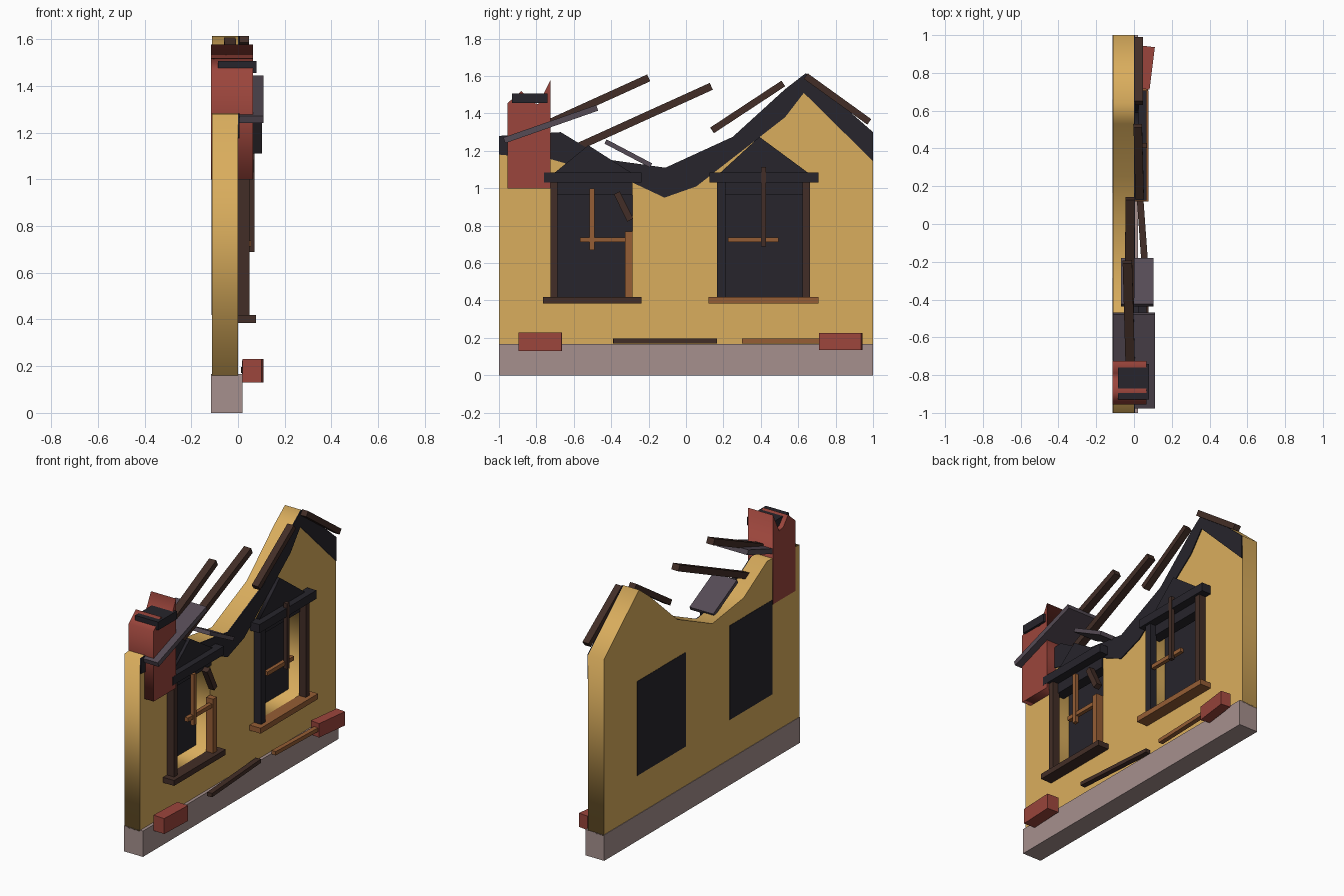
import bpy, bmesh
from mathutils import Vector, Matrix

if "Cube" in bpy.data.objects:
    bpy.data.objects.remove(bpy.data.objects["Cube"])


def mat(name, r, g, b):
    m = bpy.data.materials.new(name)
    m.diffuse_color = (r, g, b, 1)
    m.use_nodes = True
    m.node_tree.nodes["Principled BSDF"].inputs["Base Color"].default_value = m.diffuse_color
    return m


PLASTER = mat("plaster", 0.70, 0.42, 0.11)
STONE = mat("stone", 0.38, 0.28, 0.27)
CHAR = mat("char", 0.02, 0.018, 0.025)
BRICK = mat("brick", 0.33, 0.06, 0.045)
DARK = mat("dark_wood", 0.055, 0.027, 0.02)
WOOD = mat("warm_wood", 0.30, 0.11, 0.035)
SLATE = mat("slate", 0.09, 0.07, 0.09)


def finish(name, bm, material):
    bmesh.ops.remove_doubles(bm, verts=bm.verts, dist=1e-5)
    bmesh.ops.recalc_face_normals(bm, faces=bm.faces)
    me = bpy.data.meshes.new(name)
    bm.to_mesh(me)
    bm.free()
    me.materials.append(material)
    ob = bpy.data.objects.new(name, me)
    bpy.context.collection.objects.link(ob)
    return ob


def beam(name, p0, p1, wide, thick, material):
    """Box running from p0 to p1; wide is along x, thick is across."""
    p0, p1 = Vector(p0), Vector(p1)
    d = p1 - p0
    u = d.normalized()
    w = Vector((1, 0, 0))
    w = (w - u * w.dot(u)).normalized()
    v = u.cross(w)
    rot = Matrix((w, u, v)).transposed().to_4x4()
    bm = bmesh.new()
    bmesh.ops.create_cube(bm, size=1, matrix=Matrix.Translation((p0 + p1) / 2) @ rot
                          @ Matrix.Diagonal((wide, d.length, thick, 1)))
    return finish(name, bm, material)


def box(name, x, y, z, material):
    zc, xc = sum(z) / 2, sum(x) / 2
    return beam(name, (xc, y[0], zc), (xc, y[1], zc), x[1] - x[0], z[1] - z[0], material)


def slab(name, x, loops, material):
    """Filled (y, z) outlines, inner loops become holes, extruded along x."""
    cu = bpy.data.curves.new(name, 'CURVE')
    cu.dimensions = '2D'
    cu.fill_mode = 'BOTH'
    cu.extrude = (x[1] - x[0]) / 2
    for pts in loops:
        sp = cu.splines.new('POLY')
        sp.points.add(len(pts) - 1)
        for p, (a, b) in zip(sp.points, pts):
            p.co = (a, b, 0, 1)
        sp.use_cyclic_u = True
    tmp = bpy.data.objects.new(name + "_tmp", cu)
    bpy.context.collection.objects.link(tmp)
    me = bpy.data.meshes.new_from_object(tmp.evaluated_get(bpy.context.evaluated_depsgraph_get()))
    bm = bmesh.new()
    bm.from_mesh(me)
    bpy.data.objects.remove(tmp)
    bpy.data.curves.remove(cu)
    bpy.data.meshes.remove(me)
    bm.transform(Matrix(((0, 0, 1, sum(x) / 2), (1, 0, 0, 0), (0, 1, 0, 0), (0, 0, 0, 1))))
    return finish(name, bm, material)


# broken wall with two window openings, on a stone base
top = [(-1, 1.28), (-0.67, 1.30), (-0.43, 1.155), (-0.11, 1.11), (0.25, 1.275),
       (0.53, 1.53), (0.64, 1.615), (1, 1.30)]
windows = {"left": (-0.72, -0.285), "right": (0.165, 0.66)}
Z0, Z1 = 0.42, 1.03
holes = [[(a, Z0), (b, Z0), (b, Z1), (a, Z1)] for a, b in windows.values()]
slab("wall", (-0.112, 0), [[(1, 0.16), (-1, 0.16)] + top] + holes, PLASTER)
box("base", (-0.115, 0.02), (-1, 1), (0, 0.167), STONE)

# scorched band along the broken edge
low = [(1, 1.145), (0.63, 1.51), (0.53, 1.38), (0.055, 1.01), (-0.115, 0.95),
       (-0.285, 1.03), (-0.72, 1.155), (-1, 1.18)]
slab("scorched_edge", (-0.002, 0.006), [top + low], CHAR)

# windows: pane, inner header, lintel, pediment, sill
for side, (a, b) in windows.items():
    box(side + "_pane", (-0.114, -0.10), (a, b), (Z0, Z1), CHAR)
    box(side + "_header", (-0.06, 0.01), (a, b), (0.965, Z1), CHAR)
    box(side + "_lintel", (0, 0.066), (a - 0.04, b + 0.048), (Z1, 1.085), CHAR)
    m = (a + b) / 2 - 0.02
    apex = 1.23 if side == "left" else 1.275
    slab(side + "_pediment", (0, 0.025), [[(a + 0.02, 1.085), (b - 0.01, 1.085), (m, apex)]], CHAR)
    box(side + "_sill", (0, 0.078), (a - 0.045, b + 0.048), (0.385, 0.42),
        DARK if side == "left" else WOOD)

# window posts, one snapped
box("left_window_post", (0, 0.05), (-0.725, -0.688), (Z0, Z1), DARK)
box("left_window_stub", (0, 0.05), (-0.325, -0.285), (Z0, 0.77), WOOD)
beam("left_window_snapped_post", (0.03, -0.37, 0.975), (0.03, -0.298, 0.83), 0.04, 0.035, DARK)
box("right_window_post_a", (0, 0.05), (0.165, 0.21), (Z0, Z1), CHAR)
box("right_window_post_b", (0, 0.05), (0.622, 0.662), (Z0, Z1), DARK)

# glazing bars
box("left_bar_upright", (0.02, 0.045), (-0.515, -0.488), (0.67, 1.0), WOOD)
box("left_bar_cross", (0.015, 0.04), (-0.567, -0.325), (0.712, 0.738), WOOD)
box("right_bar_upright", (0.045, 0.07), (0.402, 0.428), (0.69, 1.115), DARK)
box("right_bar_cross", (0.03, 0.055), (0.225, 0.495), (0.712, 0.738), WOOD)

# jagged chimney with a cap fragment
slab("chimney", (-0.115, 0.065),
     [[(-0.955, 1.0), (-0.725, 1.0), (-0.725, 1.578), (-0.79, 1.45), (-0.83, 1.46),
       (-0.88, 1.52), (-0.955, 1.455)]], BRICK)
box("chimney_cap", (-0.085, 0.08), (-0.93, -0.74), (1.455, 1.508), CHAR)

# roof sheets hanging off the break
beam("roof_sheet_large", (0, -0.972, 1.256), (0, -0.475, 1.43), 0.22, 0.032, SLATE)
beam("roof_sheet_small", (0.017, -0.43, 1.25), (0.017, -0.187, 1.122), 0.17, 0.025, SLATE)

# exposed rafters
beam("rafter_a", (-0.02, -0.74, 1.345), (-0.035, -0.2, 1.59), 0.05, 0.04, DARK)
beam("rafter_b", (-0.025, -0.57, 1.225), (-0.02, 0.135, 1.545), 0.05, 0.04, DARK)
beam("rafter_c", (0.03, 0.14, 1.31), (0.02, 0.52, 1.56), 0.045, 0.036, DARK)
beam("rafter_d", (0.025, 0.64, 1.60), (0.025, 0.98, 1.355), 0.045, 0.036, DARK)

# fallen debris resting on the base
beam("fallen_brick_left", (0.06, -0.895, 0.18), (0.07, -0.665, 0.18), 0.08, 0.10, BRICK)
beam("fallen_brick_right", (0.05, 0.715, 0.18), (0.078, 0.94, 0.18), 0.065, 0.09, BRICK)
beam("fallen_plank_dark", (0.07, -0.39, 0.183), (0.03, 0.165, 0.183), 0.035, 0.025, DARK)
beam("fallen_plank_warm", (0.045, 0.30, 0.183), (0.06, 0.75, 0.183), 0.03, 0.025, WOOD)
